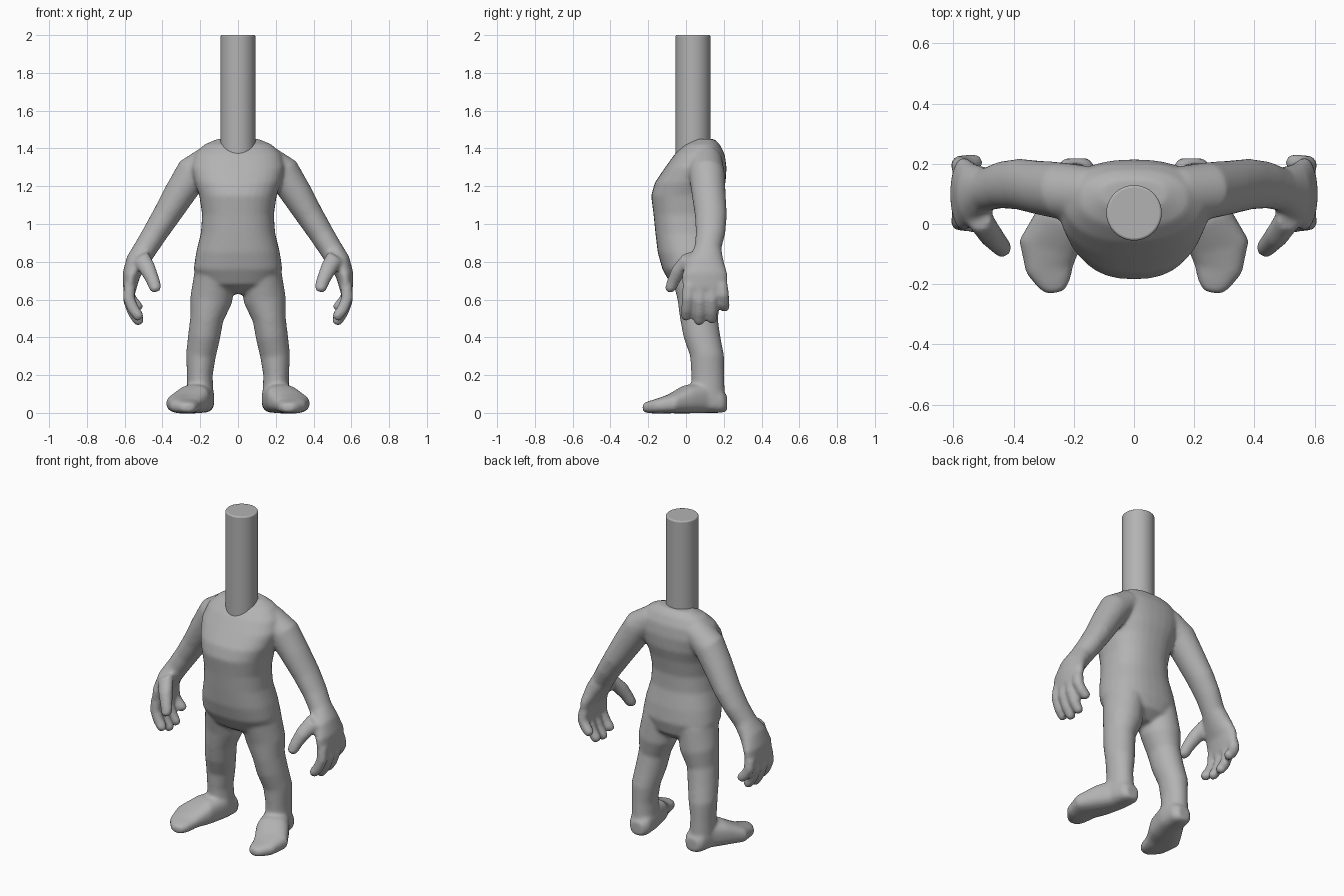
import bpy, bmesh, math
from mathutils import Vector

if "Cube" in bpy.data.objects:
    bpy.data.objects.remove(bpy.data.objects["Cube"], do_unlink=True)

grey = bpy.data.materials.new("plain_grey")
grey.diffuse_color = (0.45, 0.45, 0.45, 1)
grey.use_nodes = True
grey.node_tree.nodes["Principled BSDF"].inputs["Base Color"].default_value = (0.45, 0.45, 0.45, 1)

SIDES = 32


def loft(bm, rings, v_axis, side=1, power=1.0):
    """Closed tube through rings of (x, y, z, half width, half depth)."""
    v_axis = Vector(v_axis)
    mids = [Vector(r[:3]) for r in rings]
    loops = []
    for i, (mid, ring) in enumerate(zip(mids, rings)):
        tangent = mids[min(i + 1, len(mids) - 1)] - mids[max(i - 1, 0)]
        u_axis = tangent.cross(v_axis).normalized()
        loop = []
        for k in range(SIDES):
            t = math.tau * k / SIDES
            c, s = math.cos(t), math.sin(t)
            c = math.copysign(abs(c) ** power, c)
            s = math.copysign(abs(s) ** power, s)
            p = mid + u_axis * c * ring[3] + v_axis * s * ring[4]
            p.x *= side
            loop.append(bm.verts.new(p))
        loops.append(loop)
    faces = [bm.faces.new(loops[0]), bm.faces.new(loops[-1])]
    for a, b in zip(loops, loops[1:]):
        for k in range(SIDES):
            n = (k + 1) % SIDES
            faces.append(bm.faces.new((a[k], a[n], b[n], b[k])))
    bmesh.ops.recalc_face_normals(bm, faces=faces)


Y, Z = (0, 1, 0), (0, 0, 1)
bm = bmesh.new()

# Torso: height, half width, front, back
torso = [(.63, .08, .0, .12), (.68, .19, -.08, .18), (.76, .235, -.125, .2),
         (.85, .222, -.15, .19), (.95, .197, -.162, .17), (1.05, .19, -.172, .17),
         (1.15, .205, -.185, .19), (1.22, .23, -.165, .21), (1.3, .25, -.11, .215),
         (1.37, .23, -.06, .205), (1.42, .18, -.01, .18), (1.45, .11, .05, .15)]
loft(bm, [(0, (f + b) / 2, z, w, (b - f) / 2) for z, w, f, b in torso], Y, power=.85)

leg = [(.12, .05, .74, .11, .13), (.142, .07, .6, .112, .115), (.165, .068, .5, .088, .1),
       (.18, .085, .4, .085, .098), (.197, .112, .3, .079, .09), (.202, .115, .2, .068, .087),
       (.2, .118, .1, .07, .088), (.2, .118, .03, .07, .085)]
foot = [(.19, .218, .05, .04, .04), (.19, .19, .06, .065, .06), (.2, .1, .08, .077, .08),
        (.24, .0, .072, .095, .075), (.285, -.08, .05, .1, .052), (.28, -.15, .036, .08, .04),
        (.265, -.2, .03, .055, .031), (.26, -.228, .028, .03, .022)]
arm = [(.14, .1, 1.345, .08, .09), (.24, .11, 1.27, .092, .095), (.31, .12, 1.16, .083, .09),
       (.38, .132, 1.045, .073, .085), (.44, .13, .95, .066, .078), (.49, .115, .87, .062, .072),
       (.535, .1, .8, .06, .1), (.565, .1, .73, .047, .122), (.573, .1, .66, .036, .118),
       (.568, .1, .63, .025, .105)]
thumb = [(.52, .03, .83, .05, .05), (.48, -.03, .765, .044, .045),
         (.45, -.065, .7, .036, .036), (.437, -.08, .66, .034, .032), (.433, -.084, .64, .02, .02)]
# Fingers: base y, tip y, tip height
fingers = [(.015, .0, .495), (.075, .07, .468), (.135, .137, .478), (.19, .205, .545)]

for side in (1, -1):
    loft(bm, leg, Y, side)
    loft(bm, foot, Z, side, power=.75)
    loft(bm, arm, Y, side)
    loft(bm, thumb, Y, side)
    for base, tip, low in fingers:
        drop = .68 - low
        path = [(.573, 0, .032), (.578, .4, .032), (.555, .7, .031), (.525, .92, .029), (.515, 1, .018)]
        loft(bm, [(x, base + (tip - base) * f, .68 - drop * f, r, r) for x, f, r in path], Y, side)

mesh = bpy.data.meshes.new("body")
bm.to_mesh(mesh)
bm.free()
mesh.materials.append(grey)
body = bpy.data.objects.new("body", mesh)
bpy.context.collection.objects.link(body)

# Fuse the overlapping limbs into one soft skin
fuse = body.modifiers.new("fuse", 'REMESH')
fuse.mode = 'VOXEL'
fuse.voxel_size = .009
fuse.use_smooth_shade = True
soften = body.modifiers.new("soften", 'SMOOTH')
soften.factor = .5
soften.iterations = 14

# Neck post
bpy.ops.mesh.primitive_cylinder_add(vertices=64, radius=.092, depth=.68, location=(0, .037, 1.66))
neck = bpy.context.object
neck.name = "neck_post"
neck.data.materials.append(grey)
bevel = neck.modifiers.new("rounded_rim", 'BEVEL')
bevel.width = .008
bevel.segments = 3
bevel.limit_method = 'ANGLE'
bpy.ops.object.shade_smooth_by_angle(angle=math.radians(40))
